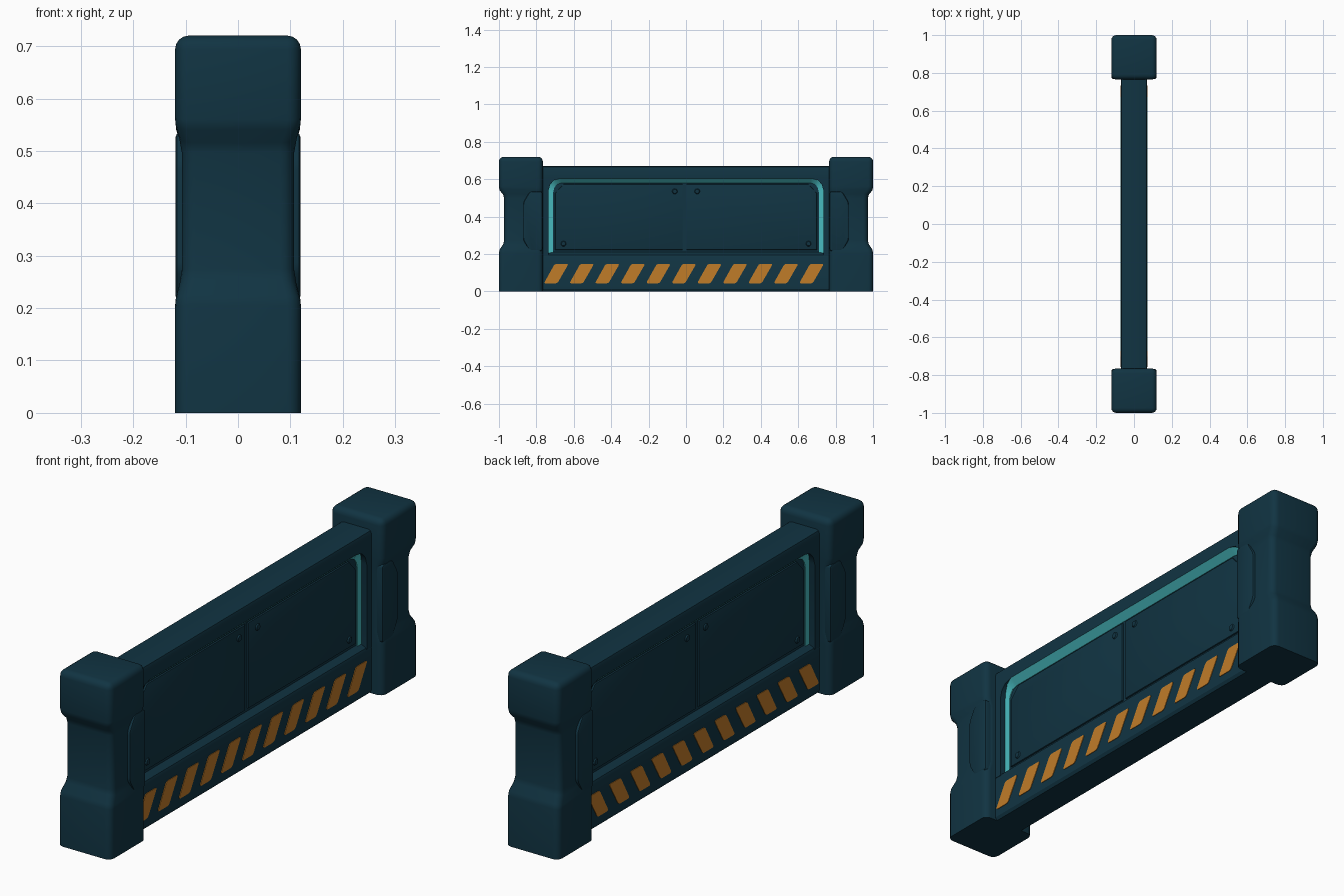
import bpy, bmesh, math
from mathutils import Matrix

if "Cube" in bpy.data.objects:
    bpy.data.objects.remove(bpy.data.objects["Cube"])


def material(name, rgb):
    m = bpy.data.materials.new(name)
    m.diffuse_color = (*rgb, 1)
    m.use_nodes = True
    m.node_tree.nodes["Principled BSDF"].inputs["Base Color"].default_value = m.diffuse_color
    return m


TEAL = material("dark teal", (0.0055, 0.034, 0.055))
CYAN = material("cyan glow", (0.065, 0.50, 0.53))
ORANGE = material("hazard orange", (0.53, 0.20, 0.022))


def finish(name, bm, mat, smooth=35):
    bmesh.ops.recalc_face_normals(bm, faces=bm.faces)
    me = bpy.data.meshes.new(name)
    bm.to_mesh(me)
    bm.free()
    me.materials.append(mat)
    ob = bpy.data.objects.new(name, me)
    bpy.context.collection.objects.link(ob)
    bpy.ops.object.select_all(action='DESELECT')
    bpy.context.view_layer.objects.active = ob
    ob.select_set(True)
    bpy.ops.object.shade_smooth_by_angle(angle=math.radians(smooth))
    return ob


def loft(bm, rings):
    """Skin a list of equal-length rings and cap both ends."""
    vs = [[bm.verts.new(p) for p in r] for r in rings]
    n = len(rings[0])
    for a, b in zip(vs, vs[1:]):
        for i in range(n):
            j = (i + 1) % n
            bm.faces.new((a[i], a[j], b[j], b[i]))
    bm.faces.new(vs[0][::-1])
    bm.faces.new(vs[-1])


def plate(name, pts, x0, x1, mat, bevel=0.0, corner=0.0):
    """Flat yz outline between x0 and x1, with softened corners and rim."""
    bm = bmesh.new()
    loft(bm, [[(x, y, z) for y, z in pts] for x in (x0, x1)])
    bmesh.ops.recalc_face_normals(bm, faces=bm.faces)
    if corner:
        es = [e for e in bm.edges if abs(e.verts[0].co.x - e.verts[1].co.x) > 1e-5]
        bmesh.ops.bevel(bm, geom=es, offset=corner, segments=3, profile=0.5, affect='EDGES')
    if bevel:
        es = [e for e in bm.edges if all(abs(v.co.x - x1) < 1e-5 for v in e.verts)]
        bmesh.ops.bevel(bm, geom=es, offset=bevel, segments=2, profile=0.5, affect='EDGES')
    return finish(name, bm, mat)


# End posts with a narrowed waist on the outer side
LEVELS = [(0, .12, 1.0), (.205, .12, 1.0), (.225, .118, .996), (.255, .109, .976), (.275, .107, .972),
          (.495, .107, .972), (.515, .109, .976), (.54, .118, .996), (.56, .12, 1.0), (.72, .12, 1.0)]
for s, tag in ((-1, "front"), (1, "back")):
    bm = bmesh.new()
    loft(bm, [[(-x, s * .765, z), (x, s * .765, z), (x, s * y, z), (-x, s * y, z)]
              for z, x, y in LEVELS])
    bmesh.ops.recalc_face_normals(bm, faces=bm.faces)
    es = [e for e in bm.edges if e.calc_face_angle(0) > 1.0
          and max(v.co.z for v in e.verts) > .01]
    bmesh.ops.bevel(bm, geom=es, offset=.026, segments=4, profile=0.5,
                    affect='EDGES', clamp_overlap=True)
    finish(tag + "_post", bm, TEAL, 40)
    # Raised pads on both sides of the waist
    pad = [(s * .768, .215), (s * .835, .215), (s * .87, .275),
           (s * .87, .475), (s * .835, .535), (s * .768, .535)]
    for d in (-1, 1):
        plate(tag + "_post_pad", pad, d * .09, d * .119, TEAL, .008, .012)

# Wall body: one profile run between the posts
half = [(.062, 0), (.07, .012), (.07, .185), (.066, .195), (.04, .21), (.04, .58),
        (.07, .605), (.07, .655), (.066, .666), (.055, .67)]
prof = half + [(-x, z) for x, z in reversed(half)]
bm = bmesh.new()
loft(bm, [[(x, y, z) for x, z in prof] for y in (-.775, .775)])
finish("wall_body", bm, TEAL, 30)

# Light strip outline: (outer y, z, x) and (inner y, z, x)
OUT = [(.735, .20, .046), (.735, .54, .046), (.726, .572, .05), (.705, .595, .06), (.67, .605, .0705)]
INN = [(.71, .20, .045), (.71, .53, .045), (.705, .553, .044), (.692, .572, .043), (.665, .58, .0415)]

for d, side in ((1, "right"), (-1, "left")):
    for s in (-1, 1):
        # End frame closing the recess next to each post, with rounded upper corner
        pts = [(s * y, z) for y, z, x in OUT] + [(s * .77, .606), (s * .77, .19), (s * .735, .19)]
        plate(side + "_recess_frame", pts, d * .035, d * .07, TEAL)

        # Door panel with a cut upper outer corner
        a, b = (.002, .70) if s > 0 else (.018, .70)
        pts = [(s * a, .222), (s * b, .222), (s * b, .525), (s * (b - .045), .574), (s * a, .574)]
        plate(side + "_door_panel", pts, d * .035, d * .047, TEAL, .004)

        # Small bolts in the door corners
        for y, z in ((.06, .535), (.655, .255)):
            bm = bmesh.new()
            bmesh.ops.create_cone(bm, cap_ends=True, segments=16, radius1=.015, radius2=.011, depth=.006,
                                  matrix=Matrix.Translation((d * .049, s * y, z))
                                  @ Matrix.Rotation(d * math.pi / 2, 4, 'Y'))
            finish(side + "_bolt", bm, TEAL)

    # Cyan light strip, sloped along the top and flat down the sides
    bm = bmesh.new()
    o = [(d * x, -y, z) for y, z, x in OUT] + [(d * x, y, z) for y, z, x in reversed(OUT)]
    i = [(d * x, -y, z) for y, z, x in INN] + [(d * x, y, z) for y, z, x in reversed(INN)]
    rings = []
    for p, q in zip(o, i):
        back = [(v[0] - d * .004, v[1], v[2]) for v in (q, p)]
        rings.append([p, q] + back)
    loft(bm, rings)
    finish(side + "_light_strip", bm, CYAN, 30)

    # Eleven slanted hazard stripes
    for k in range(11):
        y = -.76 + k * .1365
        pts = [(y, .043), (y + .072, .043), (y + .132, .147), (y + .058, .147)]
        plate(side + "_hazard_stripe", pts, d * .066, d * .0725, ORANGE, 0, .01)
